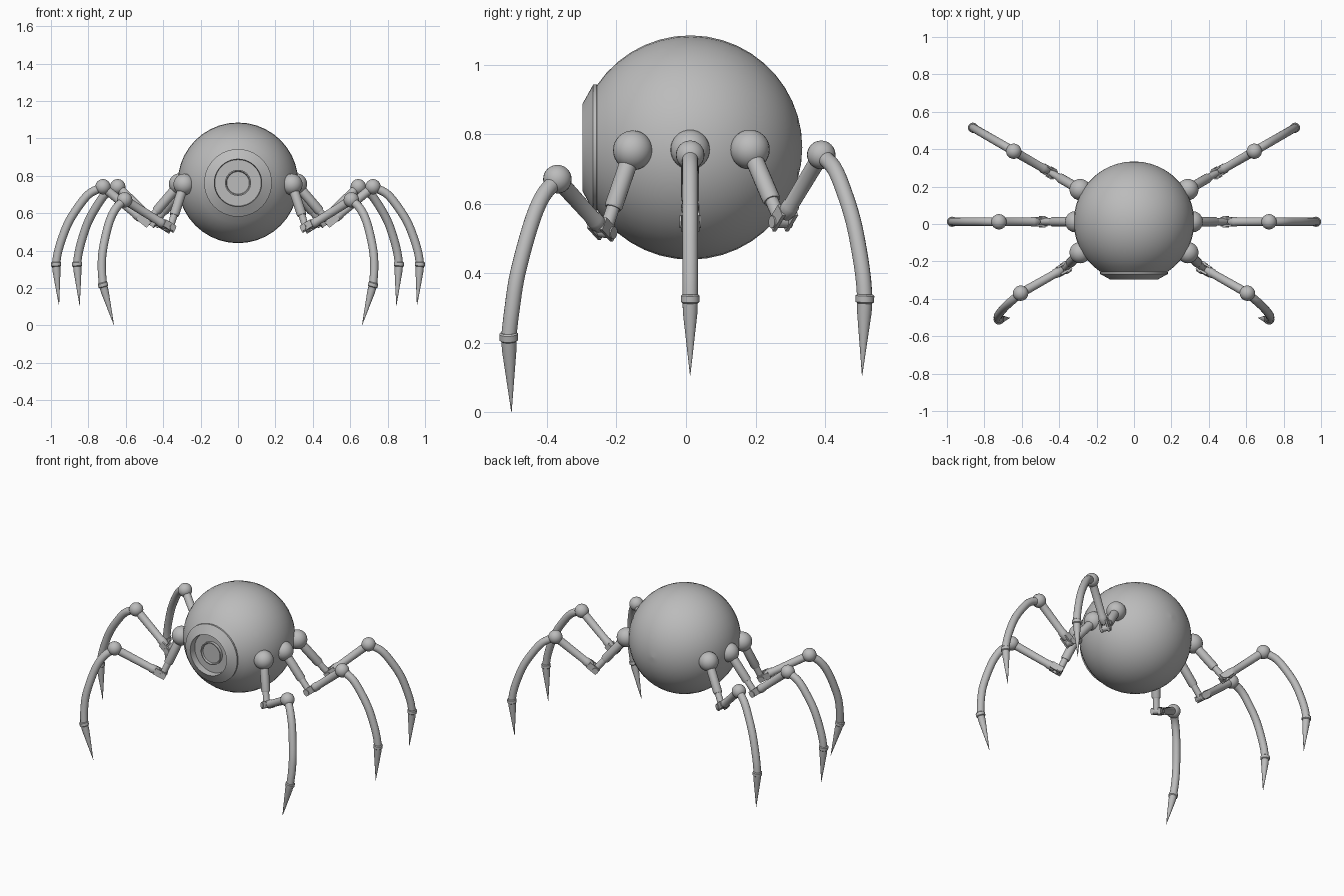
import bpy, bmesh, math
from mathutils import Vector, Matrix

if "Cube" in bpy.data.objects:
    bpy.data.objects.remove(bpy.data.objects["Cube"])

grey = bpy.data.materials.new("plain grey")
grey.diffuse_color = (0.5, 0.5, 0.5, 1)
grey.use_nodes = True
grey.node_tree.nodes["Principled BSDF"].inputs["Base Color"].default_value = grey.diffuse_color


def finish(name, bm, angle=35):
    bmesh.ops.remove_doubles(bm, verts=bm.verts, dist=1e-5)
    bmesh.ops.recalc_face_normals(bm, faces=bm.faces)
    me = bpy.data.meshes.new(name)
    bm.to_mesh(me)
    bm.free()
    me.materials.append(grey)
    ob = bpy.data.objects.new(name, me)
    bpy.context.collection.objects.link(ob)
    bpy.ops.object.select_all(action='DESELECT')
    ob.select_set(True)
    bpy.context.view_layer.objects.active = ob
    bpy.ops.object.shade_smooth_by_angle(angle=math.radians(angle))
    return ob


def skin(bm, rings):
    n = len(rings[0])
    for a, b in zip(rings, rings[1:]):
        for i in range(n):
            j = (i + 1) % n
            bm.faces.new((a[i], a[j], b[j], b[i]))


def lathe(name, origin, axis, profile, n=20, caps=True):
    """Spin (radius, distance) points around an axis."""
    q = Vector(axis).to_track_quat('Z', 'Y')
    bm = bmesh.new()
    rings = []
    for r, t in profile:
        r = max(r, 1e-4)
        rings.append([bm.verts.new(Vector(origin) + q @ Vector(
            (r * math.cos(2 * math.pi * i / n), r * math.sin(2 * math.pi * i / n), t))) for i in range(n)])
    skin(bm, rings)
    if caps:
        bm.faces.new(rings[0])
        bm.faces.new(rings[-1])
    return finish(name, bm)


def ball(name, c, r, n=24):
    bm = bmesh.new()
    bmesh.ops.create_uvsphere(bm, u_segments=n, v_segments=n // 2 + 4, radius=r,
                              matrix=Matrix.Translation(c))
    return finish(name, bm, 60)


def sweep(name, pts, r0, r1, n=16, steps=5):
    """Round tube through smooth points."""
    p = [2 * pts[0] - pts[1]] + pts + [2 * pts[-1] - pts[-2]]
    path = []
    for i in range(1, len(p) - 2):
        for s in range(steps):
            t = s / steps
            a, b, c, d = p[i - 1:i + 3]
            path.append(0.5 * (2 * b + (c - a) * t + (2 * a - 5 * b + 4 * c - d) * t * t
                               + (3 * b - a - 3 * c + d) * t ** 3))
    path.append(pts[-1])
    bm = bmesh.new()
    rings = []
    m = len(path) - 1
    side = None
    for k, c in enumerate(path):
        tan = (path[min(k + 1, m)] - path[max(k - 1, 0)]).normalized()
        side = side or tan.orthogonal()
        side = (side - tan * side.dot(tan)).normalized()
        up = tan.cross(side)
        r = r0 + (r1 - r0) * k / m
        rings.append([bm.verts.new(c + r * (side * math.cos(2 * math.pi * i / n)
                                            + up * math.sin(2 * math.pi * i / n))) for i in range(n)])
    skin(bm, rings)
    bm.faces.new(rings[0])
    bm.faces.new(rings[-1])
    return finish(name, bm, 50)


def box(name, c, x, y, size):
    """Box with its first side along x and second along y."""
    z = x.cross(y)
    m = Matrix((x, y, z)).transposed().to_4x4()
    bm = bmesh.new()
    bmesh.ops.create_cube(bm, size=1, matrix=Matrix.Translation(c) @ m @ Matrix.Diagonal((*size, 1)))
    return finish(name, bm)


# Body: sphere open at the front
CENTRE = Vector((0, 0.012, 0.762))
R = 0.3225
end = math.pi - math.asin(0.178 / R)
lathe("body", CENTRE, (0, -1, 0),
      [(R * math.sin(end * i / 18), -R * math.cos(end * i / 18)) for i in range(19)], 40, False)

# Eye: chamfered rim, recess and raised inner ring
lathe("eye_rim", CENTRE, (0, -1, 0),
      [(0.176, 0.262), (0.181, 0.269), (0.181, 0.279), (0.127, 0.309), (0.124, 0.268),
       (0.07, 0.268), (0.07, 0.286), (0.064, 0.286), (0.060, 0.276), (0, 0.276)], 40, False)


def leg(name, hip, elbow, knee, shin, tip):
    ball(name + "_hip", hip, 0.057)
    # Upper link: wide sleeve, thin rod
    d = elbow - hip
    L = d.length
    lathe(name + "_upper_link", hip, d,
          [(0.026, 0.03), (0.026, L * 0.68), (0.023, L * 0.71), (0.019, L * 0.71), (0.019, L)])
    # Elbow: pin held between two cheeks
    e = knee - elbow
    u = e.normalized()
    n = d.cross(e).normalized()
    lathe(name + "_elbow_pin", elbow, n, [(0.018, -0.031), (0.018, 0.031)])
    for k, s in enumerate((-1, 1)):
        box(f"{name}_elbow_cheek_{k + 1}", elbow + n * 0.021 * s + u * 0.018, u, n, (0.072, 0.011, 0.040))
    # Lower link
    lathe(name + "_lower_link", elbow, e,
          [(0.020, 0.03), (0.025, 0.05), (0.025, 0.075), (0.022, 0.08), (0.024, e.length)])
    ball(name + "_knee", knee, 0.041)
    # Curved shin, collar and claw
    sweep(name + "_shin", [knee] + shin, 0.023, 0.022)
    a = shin[-1]
    c = tip - a
    lathe(name + "_collar", a, c,
          [(0.022, -0.013), (0.027, -0.009), (0.027, 0.009), (0.022, 0.013)])
    lathe(name + "_claw", a, c, [(0.022, 0), (0.021, 0.04), (0.0005, c.length)])


# Middle and back legs share one shape: (outward, height) from the hip
SHAPE = [(0, 0.756), (0.178, 0.548), (0.41, 0.741), (0.485, 0.702), (0.547, 0.627),
         (0.597, 0.545), (0.632, 0.455), (0.652, 0.385), (0.661, 0.327), (0.645, 0.106)]


def radial(x, y, degrees):
    a = math.radians(degrees)
    return [Vector((x + u * math.cos(a), y + u * math.sin(a), z)) for u, z in SHAPE]


# Front leg is posed further down and forward
FRONT = [Vector(p) for p in (
    (0.288, -0.153, 0.754), (0.364, -0.233, 0.520), (0.606, -0.370, 0.671), (0.655, -0.412, 0.622),
    (0.692, -0.446, 0.540), (0.723, -0.484, 0.400), (0.728, -0.500, 0.300), (0.722, -0.510, 0.217),
    (0.663, -0.502, 0.0))]

LEGS = {"front_leg": FRONT, "middle_leg": radial(0.312, 0.012, 0), "back_leg": radial(0.288, 0.184, 30)}
for side, s in (("right", 1), ("left", -1)):
    for part, pts in LEGS.items():
        q = [Vector((p.x * s, p.y, p.z)) for p in pts]
        leg(f"{side}_{part}", q[0], q[1], q[2], q[3:-1], q[-1])
